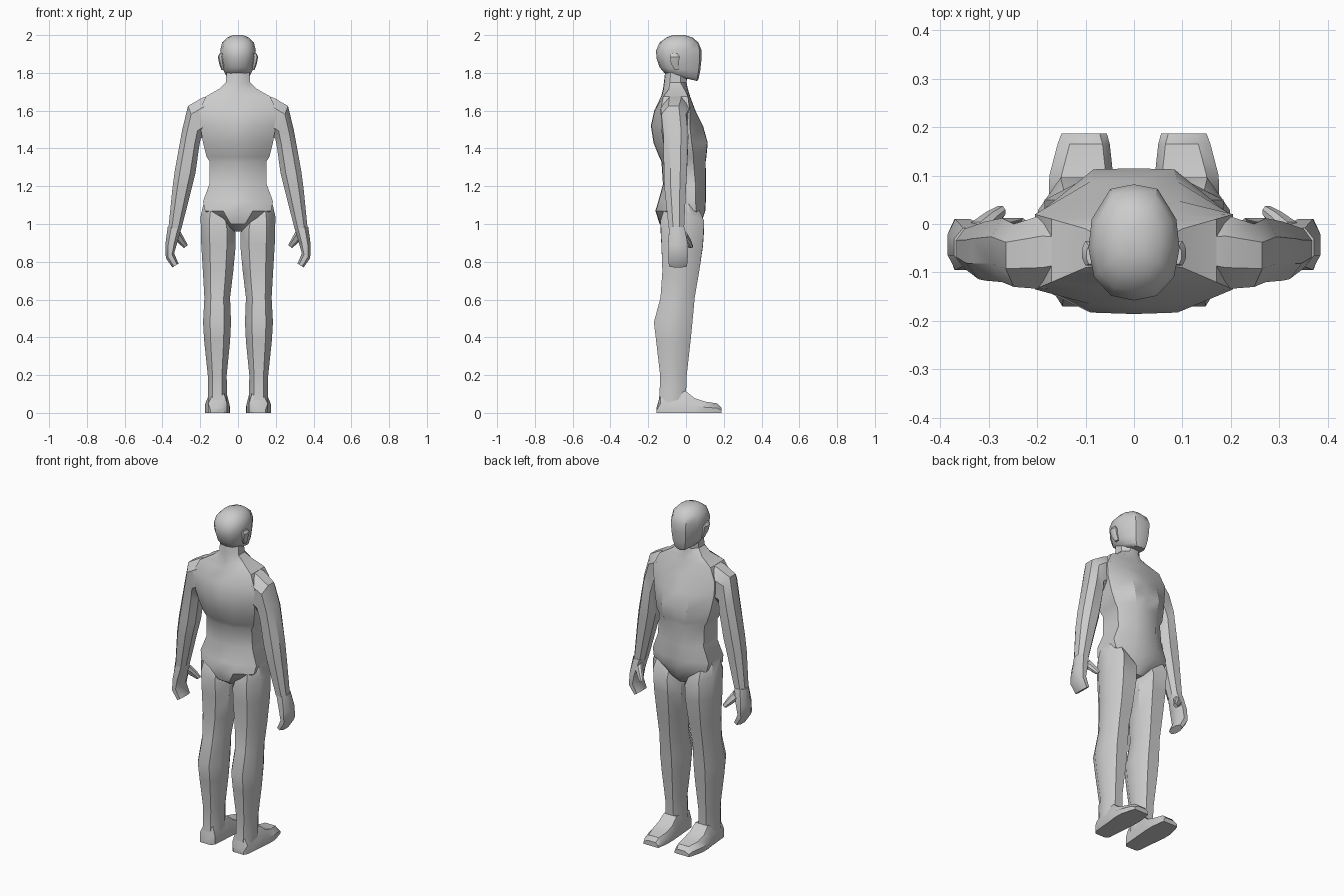
import bpy, bmesh, math

cube = bpy.data.objects.get("Cube")
if cube:
    bpy.data.objects.remove(cube, do_unlink=True)

grey = bpy.data.materials.new("plain grey")
grey.use_nodes = True
COLOUR = (0.6, 0.6, 0.6, 1)
grey.diffuse_color = COLOUR
grey.node_tree.nodes["Principled BSDF"].inputs["Base Color"].default_value = COLOUR


def loft(name, rings, side=1, angle=35):
    """Skin a list of equal-length point rings, with capped ends."""
    bm = bmesh.new()
    rows = [[bm.verts.new((x * side, y, z)) for x, y, z in ring] for ring in rings]
    n = len(rows[0])
    for a, b in zip(rows, rows[1:]):
        for i in range(n):
            j = (i + 1) % n
            bm.faces.new((a[i], a[j], b[j], b[i]))
    bm.faces.new(rows[0])
    bm.faces.new(rows[-1])
    bmesh.ops.recalc_face_normals(bm, faces=bm.faces)
    mesh = bpy.data.meshes.new(name)
    bm.to_mesh(mesh)
    bm.free()
    mesh.materials.append(grey)
    obj = bpy.data.objects.new(name, mesh)
    bpy.context.collection.objects.link(obj)
    bpy.ops.object.select_all(action='DESELECT')
    obj.select_set(True)
    bpy.context.view_layer.objects.active = obj
    bpy.ops.object.shade_smooth_by_angle(angle=math.radians(angle))
    return obj


def limb_ring(xo, zo, xi, zi, yb, yf):
    """Octagon between an outer and an inner point, from back yb to front yf."""
    section = ((1, -.42), (1, .42), (.5, 1), (-.5, 1),
               (-1, .42), (-1, -.42), (-.5, -1), (.5, -1))
    return [((xo + xi) / 2 + u * (xo - xi) / 2, (yb + yf) / 2 + v * (yf - yb) / 2,
             (zo + zi) / 2 + u * (zo - zi) / 2) for u, v in section]


def mirrored(half):
    """Close a half ring whose first and last points lie on x = 0."""
    return half + [(-x, y, z) for x, y, z in half[-2:0:-1]]


# Torso and neck: height, half width, back, side back, side front, front
torso = [
    (0.96, 0.03, -0.08, -0.06, 0.02, 0.045),
    (1.00, 0.085, -0.14, -0.08, 0.05, 0.08),
    (1.07, 0.175, -0.162, -0.10, 0.055, 0.102),
    (1.12, 0.185, -0.147, -0.09, 0.05, 0.105),
    (1.21, 0.152, -0.122, -0.08, 0.05, 0.106),
    (1.33, 0.150, -0.130, -0.085, 0.04, 0.104),
    (1.355, 0.166, -0.142, -0.09, 0.04, 0.108),
    (1.43, 0.185, -0.172, -0.11, 0.03, 0.115),
    (1.52, 0.200, -0.186, -0.13, 0.02, 0.09),
    (1.60, 0.205, -0.168, -0.135, 0.02, 0.05),
    (1.675, 0.17, -0.132, -0.12, 0.01, 0.022),
    (1.715, 0.10, -0.122, -0.09, -0.01, 0.01),
    (1.75, 0.064, -0.117, -0.085, -0.03, 0.003),
    (1.83, 0.06, -0.108, -0.08, -0.03, 0.012),
]
loft("torso_and_neck", [mirrored([(0, yb, z), (.45 * w, yb + .003, z), (w, sb, z),
                                  (w, sf, z), (.45 * w, yf - .002, z), (0, yf, z)])
                        for z, w, yb, sb, sf, yf in torso])

# Head: back height, front height, half width, back, front
head = [
    (1.79, 1.757, 0.045, -0.09, 0.060),
    (1.80, 1.77, 0.064, -0.115, 0.067),
    (1.83, 1.81, 0.080, -0.14, 0.075),
    (1.88, 1.87, 0.090, -0.157, 0.082),
    (1.92, 1.92, 0.094, -0.158, 0.082),
    (1.96, 1.96, 0.084, -0.14, 0.066),
    (1.987, 1.987, 0.058, -0.105, 0.035),
    (2.0, 2.0, 0.025, -0.07, -0.005),
]
head_half = ((0, 0), (.5, .04), (.88, .2), (1, .45), (.93, .7), (.52, .96), (0, 1))
loft("head", [mirrored([(w * u, yb + (yf - yb) * t, zb + (zf - zb) * t)
                        for u, t in head_half])
              for zb, zf, w, yb, yf in head], angle=40)

# Limb sections: outer x and z, inner x and z, back, front
arm = [
    (0.15, 1.68, 0.14, 1.50, -0.122, 0.012),
    (0.19, 1.668, 0.17, 1.47, -0.135, 0.02),
    (0.265, 1.625, 0.198, 1.45, -0.13, 0.0),
    (0.295, 1.50, 0.207, 1.40, -0.12, 0.012),
    (0.335, 1.28, 0.225, 1.27, -0.117, 0.005),
    (0.347, 1.19, 0.245, 1.19, -0.114, 0.0),
    (0.368, 0.98, 0.298, 0.98, -0.092, -0.01),
]
hand = [
    (0.372, 0.985, 0.297, 0.985, -0.088, -0.008),
    (0.385, 0.89, 0.322, 0.90, -0.095, 0.01),
    (0.382, 0.82, 0.338, 0.845, -0.095, 0.01),
    (0.348, 0.77, 0.315, 0.79, -0.09, 0.005),
]
thumb = [
    (0.345, 0.925, 0.308, 0.965, -0.045, 0.004),
    (0.312, 0.895, 0.285, 0.925, -0.012, 0.025),
    (0.286, 0.873, 0.266, 0.888, 0.012, 0.037),
]
leg = [
    (0.182, 1.11, 0.03, 1.00, -0.115, 0.065),
    (0.198, 1.04, 0.012, 0.95, -0.135, 0.096),
    (0.195, 0.90, 0.013, 0.88, -0.13, 0.09),
    (0.186, 0.75, 0.025, 0.75, -0.125, 0.07),
    (0.178, 0.61, 0.042, 0.61, -0.135, 0.046),
    (0.185, 0.48, 0.037, 0.48, -0.17, 0.034),
    (0.179, 0.38, 0.042, 0.38, -0.158, 0.024),
    (0.160, 0.20, 0.060, 0.20, -0.137, 0.004),
    (0.160, 0.10, 0.058, 0.10, -0.14, 0.0),
    (0.160, 0.02, 0.056, 0.02, -0.15, 0.0),
]
ear = [
    (0.098, 1.902, 0.08, 1.902, -0.083, -0.045),
    (0.107, 1.885, 0.08, 1.885, -0.086, -0.035),
    (0.100, 1.85, 0.075, 1.85, -0.08, -0.037),
    (0.088, 1.815, 0.07, 1.815, -0.06, -0.035),
]
# Foot sections: y, inner x, outer x, top height
foot = [
    (-0.155, 0.075, 0.145, 0.03),
    (-0.135, 0.058, 0.158, 0.10),
    (0.0, 0.048, 0.170, 0.115),
    (0.045, 0.044, 0.176, 0.078),
    (0.10, 0.043, 0.175, 0.06),
    (0.165, 0.050, 0.158, 0.05),
    (0.187, 0.056, 0.150, 0.028),
]


def foot_ring(y, xi, xo, h):
    return [(xi, y, 0), (xo, y, 0), (xo, y, h * .5), (xo - .025, y, h),
            (xi + .015, y, h), (xi, y, h * .5)]


for side, label in ((1, "left"), (-1, "right")):
    for part, sections in (("arm", arm), ("hand", hand), ("thumb", thumb),
                           ("leg", leg), ("ear", ear)):
        loft(f"{label}_{part}", [limb_ring(*s) for s in sections], side)
    loft(f"{label}_foot", [foot_ring(*s) for s in foot], side)
